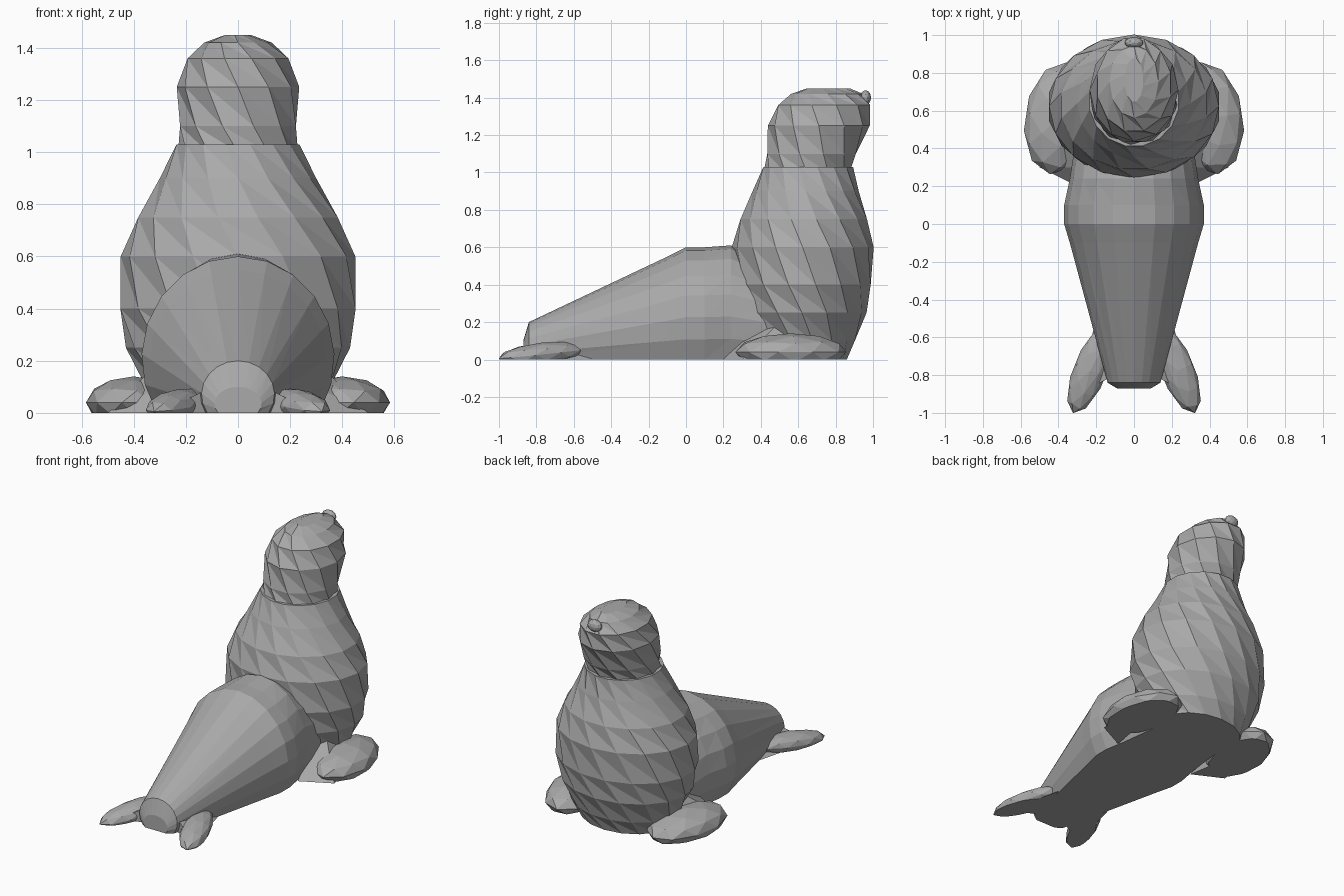
import bpy, bmesh
from math import sin, cos, pi
from mathutils import Matrix, Vector, Euler

old_cube = bpy.data.objects.get("Cube")
if old_cube:
    bpy.data.objects.remove(old_cube, do_unlink=True)

GREY = (0.4, 0.4, 0.4, 1)
material = bpy.data.materials.new("seal grey")
material.use_nodes = True
material.diffuse_color = GREY
material.node_tree.nodes["Principled BSDF"].inputs["Base Color"].default_value = GREY


def finish(name, bm):
    """Turn a bmesh into a named, flat shaded object."""
    bmesh.ops.recalc_face_normals(bm, faces=bm.faces)
    mesh = bpy.data.meshes.new(name)
    bm.to_mesh(mesh)
    bm.free()
    mesh.materials.append(material)
    bpy.context.collection.objects.link(bpy.data.objects.new(name, mesh))


def loft(name, rings):
    """Skin a list of equally long point rings with triangles and cap the ends."""
    bm = bmesh.new()
    loops = [[bm.verts.new(point) for point in ring] for ring in rings]
    count = len(loops[0])
    for lower, upper in zip(loops, loops[1:]):
        for i in range(count):
            j = (i + 1) % count
            bm.faces.new((lower[i], lower[j], upper[i]))
            bm.faces.new((lower[j], upper[j], upper[i]))
    bm.faces.new(loops[0])
    bm.faces.new(loops[-1])
    finish(name, bm)


def ellipse(sides, turn, center_y, width, depth, z):
    """Level ring, turned by a fraction of one side to stagger the facets."""
    angles = [2 * pi * (i - turn) / sides for i in range(sides)]
    return [(width * cos(a), center_y + depth * sin(a), z) for a in angles]


def pebble(name, center, radii, turn=0, tilt=0):
    """Faceted ellipsoid, cut flat where it meets the ground."""
    bm = bmesh.new()
    place = Matrix.LocRotScale(Vector(center), Euler((tilt, 0, turn)), Vector(radii))
    bmesh.ops.create_icosphere(bm, subdivisions=2, radius=1, matrix=place)
    cut = bmesh.ops.bisect_plane(bm, geom=bm.verts[:] + bm.edges[:] + bm.faces[:],
                                 plane_co=(0, 0, 0), plane_no=(0, 0, -1), clear_outer=True)
    rim = [item for item in cut["geom_cut"] if isinstance(item, bmesh.types.BMEdge)]
    if rim:
        bmesh.ops.holes_fill(bm, edges=rim)
    finish(name, bm)


def web(name, side, points):
    """Flat-bottomed fold of skin spanning a few points."""
    bm = bmesh.new()
    for x, y, z in points:
        bm.verts.new((side * x, y, z))
    bmesh.ops.convex_hull(bm, input=bm.verts[:])
    finish(name, bm)


# Chest: an egg that is flattened low down and becomes round at the neck
chest = [(0, 0.3), (0.1, 0.36), (0.25, 0.43), (0.4, 0.46), (0.6, 0.45),
         (0.75, 0.39), (0.9, 0.3), (1.03, 0.24)]
loft("chest", [ellipse(16, k / 2, 0.62 + 0.03 * z ** 4, w, w * (0.8 + 0.2 * z ** 3), z)
               for k, (z, w) in enumerate(chest)])

# Head: leans forward and lengthens towards the muzzle as it rises
head = [(1, 0.23), (1.1, 0.23), (1.25, 0.235), (1.36, 0.2), (1.42, 0.13), (1.45, 0.05)]
loft("head", [ellipse(12, k / 2, 0.645 + 0.26 * (z - 1), w, w + 0.15 * (z - 1), z)
              for k, (z, w) in enumerate(head)])
pebble("nose", (0, 0.96, 1.4), (0.05, 0.03, 0.04))

# Hind body: an arch, undercut at the ground, shrinking towards the tail
UNDERCUT = 0.57
arch_angles = [-UNDERCUT + (pi + 2 * UNDERCUT) * i / 14 for i in range(15)]
stations = [(0.5, 0.3, 0.5), (0.24, 0.34, 0.61), (0.1, 0.37, 0.6), (0, 0.37, 0.6),
            (-0.1, 0.34, 0.55), (-0.84, 0.14, 0.2), (-0.87, 0.09, 0.1)]
loft("hind_body", [[(w * cos(a), y, h * max(0, 0.35 + 0.65 * sin(a))) for a in arch_angles]
                   for y, w, h in stations])

# Paired flippers and the skin that joins them to the body
for label, side in (("left", 1), ("right", -1)):
    pebble(label + "_front_flipper", (side * 0.4, 0.56, 0.04), (0.18, 0.3, 0.1),
           turn=side * 0.15)
    web(label + "_front_web", side,
        [(0.3, 0.2, 0), (0.5, 0.3, 0), (0.4, 0.8, 0), (0.3, 0.5, 0.2), (0.3, 0.3, 0.1)])
    pebble(label + "_tail_flipper", (side * 0.23, -0.77, 0.03), (0.09, 0.25, 0.06),
           turn=side * 0.38, tilt=0.1)
    web(label + "_tail_web", side,
        [(0.2, -0.5, 0), (0.1, -0.8, 0), (0.3, -0.9, 0), (0.1, -0.6, 0.1), (0.1, -0.8, 0.1)])
